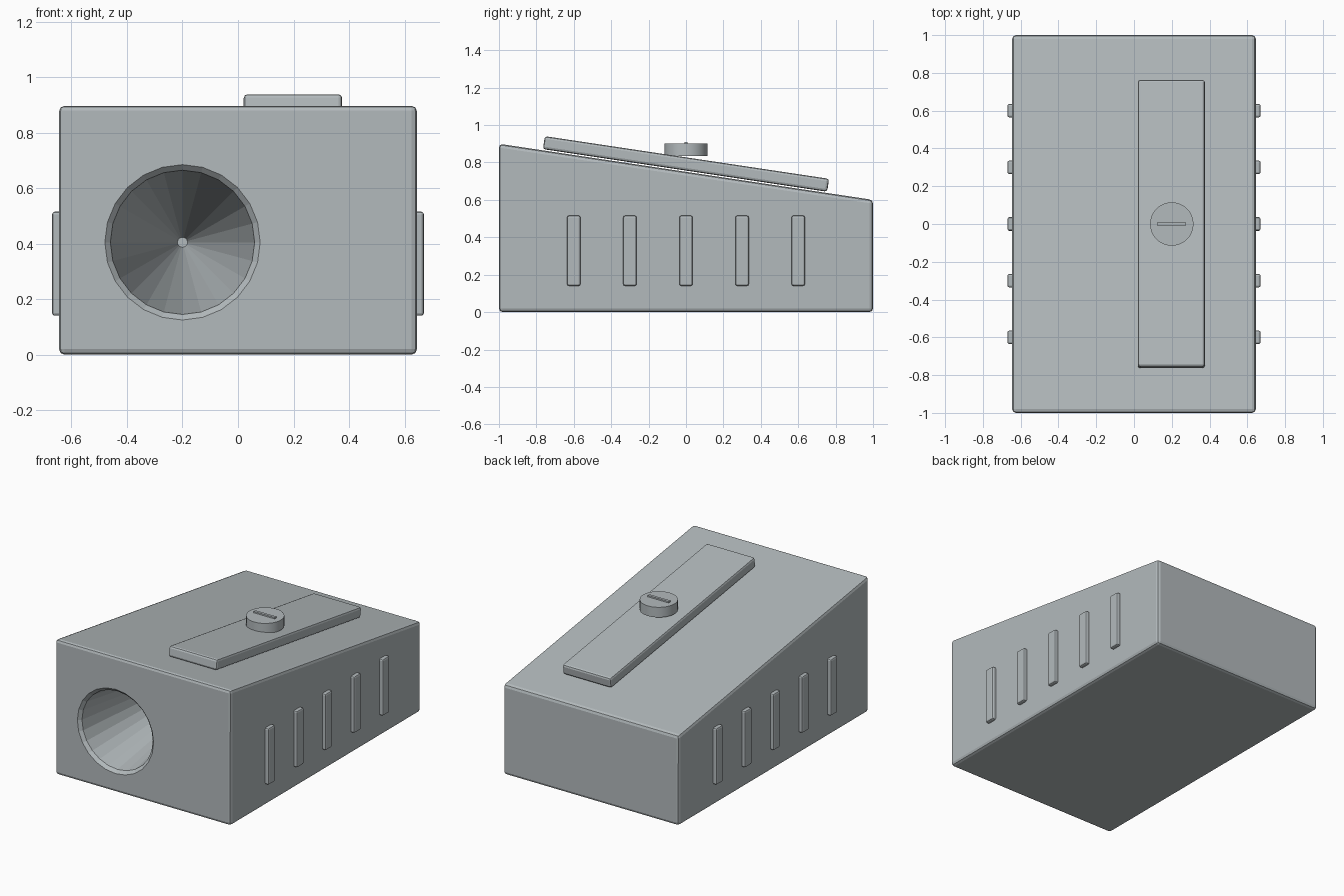
import bpy, bmesh, math
from mathutils import Matrix

if "Cube" in bpy.data.objects:
    bpy.data.objects.remove(bpy.data.objects["Cube"], do_unlink=True)

# One grey metal colour
COLOUR = (0.45, 0.49, 0.505, 1)
metal = bpy.data.materials.new("grey metal")
metal.use_nodes = True
metal.diffuse_color = COLOUR
metal.node_tree.nodes["Principled BSDF"].inputs["Base Color"].default_value = COLOUR

HALF_WIDTH, FRONT_HEIGHT, BACK_HEIGHT = 0.645, 0.9, 0.6
SLOPE = math.atan((FRONT_HEIGHT - BACK_HEIGHT) / 2)


def finish(name, bm):
    bmesh.ops.recalc_face_normals(bm, faces=bm.faces)
    mesh = bpy.data.meshes.new(name)
    bm.to_mesh(mesh)
    bm.free()
    mesh.materials.append(metal)
    obj = bpy.data.objects.new(name, mesh)
    bpy.context.collection.objects.link(obj)
    return obj


def apply(obj, mod):
    bpy.context.view_layer.objects.active = obj
    bpy.ops.object.modifier_apply(modifier=mod.name)


def bevel(obj, width, segments=2):
    mod = obj.modifiers.new("Bevel", 'BEVEL')
    mod.width, mod.segments = width, segments
    apply(obj, mod)


def box(name, centre, size, tilt=0, edge=0):
    bm = bmesh.new()
    bmesh.ops.create_cube(bm, size=1, matrix=Matrix.Diagonal((*size, 1)))
    obj = finish(name, bm)
    obj.location = centre
    obj.rotation_euler.x = tilt
    if edge:
        bevel(obj, edge)
    return obj


# Wedge body: side profile extruded across the width
bm = bmesh.new()
profile = [(-1, 0), (1, 0), (1, BACK_HEIGHT), (-1, FRONT_HEIGHT)]
side = bm.faces.new([bm.verts.new((-HALF_WIDTH, y, z)) for y, z in profile])
extruded = bmesh.ops.extrude_face_region(bm, geom=[side])["geom"]
bmesh.ops.translate(bm, vec=(2 * HALF_WIDTH, 0, 0),
                    verts=[v for v in extruded if isinstance(v, bmesh.types.BMVert)])
body = finish("body", bm)
bevel(body, 0.02)

# Conical pencil hole with a chamfered rim
SIDES = 24
bm = bmesh.new()
rings = []
for y, radius in [(-1.05, 0.28), (-1.0, 0.28), (-0.98, 0.26), (0.5, 0.018)]:
    angles = [math.tau * i / SIDES for i in range(SIDES)]
    rings.append([bm.verts.new((-0.2 + radius * math.cos(a), y, 0.405 + radius * math.sin(a)))
                  for a in angles])
for near, far in zip(rings, rings[1:]):
    for i in range(SIDES):
        j = (i + 1) % SIDES
        bm.faces.new((near[i], near[j], far[j], far[i]))
bm.faces.new(rings[0])
bm.faces.new(rings[-1])
cutter = finish("hole_cutter", bm)
cutter.hide_render = True
cut = body.modifiers.new("Hole", 'BOOLEAN')
cut.operation, cut.solver, cut.object = 'DIFFERENCE', 'EXACT', cutter
apply(body, cut)
bpy.data.objects.remove(cutter, do_unlink=True)

# Blade lying on the sloped top
box("blade", (0.198, 0, 0.792), (0.355, 1.537, 0.07), -SLOPE, 0.014)

# Screw head with its slot bar
bm = bmesh.new()
bmesh.ops.create_cone(bm, cap_ends=True, segments=32, radius1=0.115, radius2=0.115, depth=0.067)
screw = finish("screw_head", bm)
screw.location = (0.2, 0, 0.867)
bpy.ops.object.select_all(action='DESELECT')
screw.select_set(True)
bpy.context.view_layer.objects.active = screw
bpy.ops.object.shade_smooth_by_angle()
box("screw_slot", (0.198, 0, 0.9), (0.155, 0.018, 0.02))

# Grip ribs on both sides
for label, sign in (("left", 1), ("right", -1)):
    for i in range(5):
        box(f"{label}_grip_rib_{i + 1}", (sign * 0.645, -0.6 + 0.3 * i, 0.328),
            (0.05, 0.072, 0.375), 0, 0.01)
